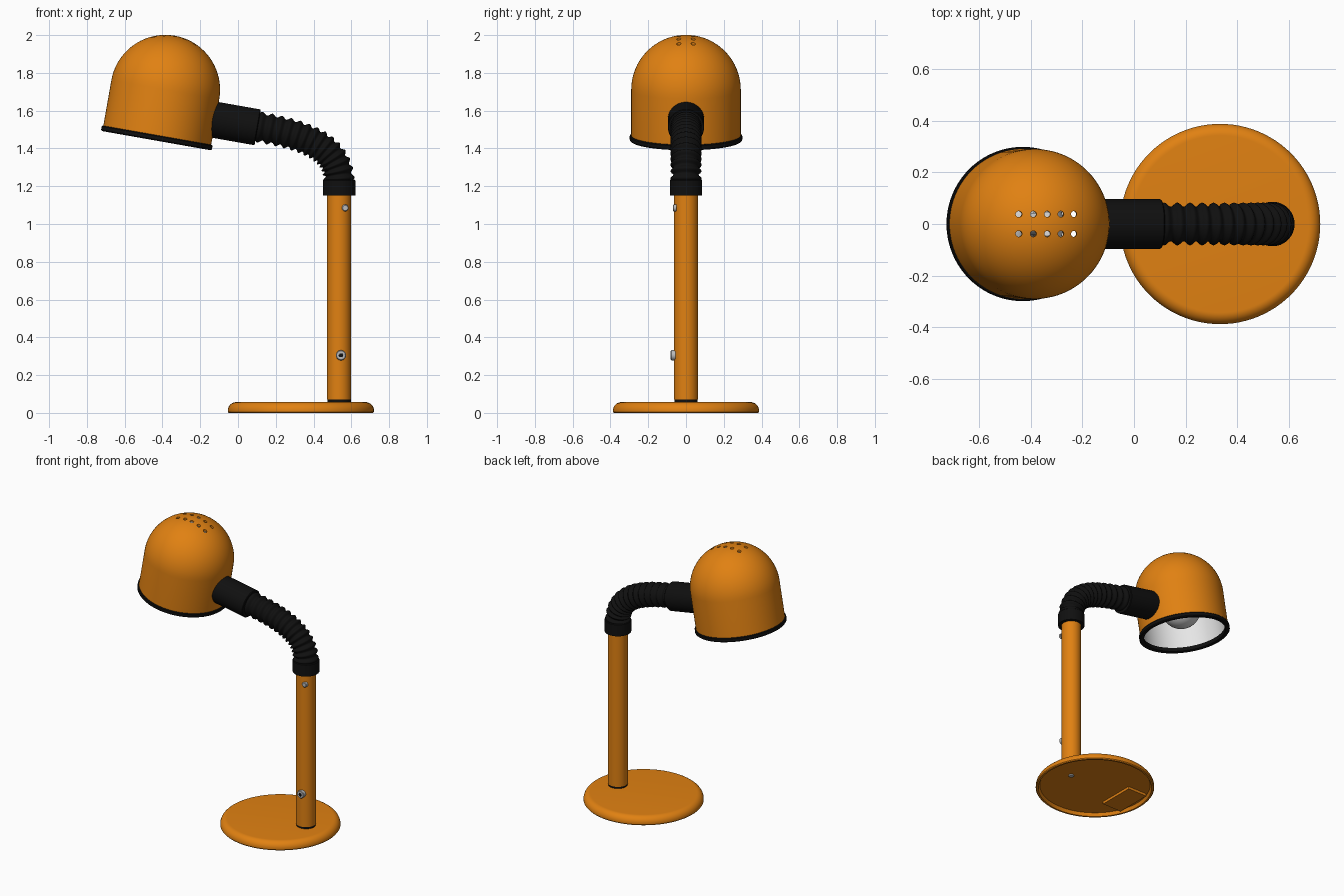
import bpy, bmesh
from math import pi, cos, sin, radians, hypot
from mathutils import Matrix, Vector, geometry

cube = bpy.data.objects.get("Cube")
if cube:
    bpy.data.objects.remove(cube)


def material(name, rgb, rough=0.5):
    m = bpy.data.materials.new(name)
    m.use_nodes = True
    m.diffuse_color = (*rgb, 1)
    node = m.node_tree.nodes["Principled BSDF"]
    node.inputs["Base Color"].default_value = (*rgb, 1)
    node.inputs["Roughness"].default_value = rough
    return m


ORANGE = material("orange enamel", (0.75, 0.22, 0.006))
BLACK = material("black rubber", (0.005, 0.005, 0.005))
WHITE = material("white enamel", (0.8, 0.8, 0.8))
GLASS = material("bulb white", (0.65, 0.65, 0.65))
STEEL = material("steel", (0.5, 0.5, 0.5))


def place(x, y, z, angle=0, axis='Y'):
    return Matrix.Translation((x, y, z)) @ Matrix.Rotation(radians(angle), 4, axis)


def smooth(ob, angle=35):
    bpy.ops.object.select_all(action='DESELECT')
    ob.select_set(True)
    bpy.context.view_layer.objects.active = ob
    bpy.ops.object.shade_smooth_by_angle(angle=radians(angle))


def finish(name, bm, mats, matrix):
    me = bpy.data.meshes.new(name)
    bm.to_mesh(me)
    bm.free()
    for m in mats:
        me.materials.append(m)
    ob = bpy.data.objects.new(name, me)
    bpy.context.collection.objects.link(ob)
    ob.matrix_world = matrix
    return ob


def lathe(name, profile, mats, matrix, steps=64):
    """Spin an (r, z) profile around the local z axis."""
    bm = bmesh.new()
    vs = [bm.verts.new((r, 0, z)) for r, z in profile]
    es = [bm.edges.new(p) for p in zip(vs, vs[1:])]
    bmesh.ops.spin(bm, geom=vs + es, cent=(0, 0, 0), axis=(0, 0, 1),
                   angle=2 * pi, steps=steps)
    bmesh.ops.remove_doubles(bm, verts=bm.verts, dist=1e-5)
    bmesh.ops.recalc_face_normals(bm, faces=bm.faces)
    ob = finish(name, bm, mats, matrix)
    smooth(ob)
    return ob


def rod(name, r, length, mat, matrix, steps=48, bevel=0.004):
    return lathe(name, [(0, 0), (r, 0), (r, length - bevel),
                        (r - bevel, length), (0, length)], [mat], matrix, steps)


def arc(r, cz, a0, a1, n, cr=0):
    """Points on a circle centred at (cr, cz); angles in degrees."""
    angles = [radians(a0 + (a1 - a0) * i / n) for i in range(n + 1)]
    return [(max(cr + r * cos(a), 0) if abs(cos(a)) > 1e-6 else cr, cz + r * sin(a))
            for a in angles]


# Base: rounded disc with a shallow hollow underneath
BASE_X, POLE_X = 0.333, 0.535
lathe("base", [(0, 0.022), (0.36, 0.022), (0.37, 0), (0.382, 0), (0.387, 0.006)]
      + arc(0.045, 0.012, 0, 90, 10, cr=0.342) + [(0, 0.057)],
      [ORANGE], place(BASE_X, 0, 0), 96)

# Block and fixing screw in the hollow
bm = bmesh.new()
bmesh.ops.create_cube(bm, size=1, matrix=place(0.08, 0, 0.014)
                      @ Matrix.Diagonal((0.15, 0.26, 0.02, 1)))
finish("underside_block", bm, [ORANGE], Matrix())
rod("underside_screw", 0.018, 0.012, STEEL, place(POLE_X, 0, 0.024, 180), 20)

# Upright
rod("pole_foot_ring", 0.062, 0.025, BLACK, place(POLE_X, 0, 0.05))
rod("pole", 0.064, 1.1, ORANGE, place(POLE_X, 0, 0.07))
rod("pole_collar", 0.086, 0.085, BLACK, place(POLE_X, 0, 1.15))

# Screws on the front of the upright
rod("upper_screw", 0.018, 0.02, STEEL, place(0.568, -0.05, 1.085, 90, 'X'), 20)
rod("lower_screw", 0.027, 0.026, STEEL, place(0.545, -0.055, 0.305, 90, 'X'), 24)
rod("lower_screw_socket", 0.012, 0.005, BLACK,
    place(0.545, -0.078, 0.305, 90, 'X'), 6, 0.001)

# Corrugated flexible neck
start, end = Vector((0.09, 0, 1.517)), Vector((POLE_X, 0, 1.22))
ridges, per = 14, 8
path = geometry.interpolate_bezier(start, start + Vector((0.246, 0, -0.043)),
                                   end + Vector((0, 0, 0.2)), end, ridges * per + 1)
curve = bpy.data.curves.new("flexible_neck", 'CURVE')
curve.dimensions = '3D'
curve.bevel_depth = 1
curve.bevel_resolution = 8
curve.use_fill_caps = True
spline = curve.splines.new('POLY')
spline.points.add(len(path) - 1)
for i, (pt, co) in enumerate(zip(spline.points, path)):
    pt.co = (*co, 1)
    pt.radius = 0.075 - 0.008 * cos(2 * pi * i / per)
curve.materials.append(BLACK)
neck = bpy.data.objects.new("flexible_neck", curve)
bpy.context.collection.objects.link(neck)
bpy.ops.object.select_all(action='DESELECT')
neck.select_set(True)
bpy.context.view_layer.objects.active = neck
bpy.ops.object.convert(target='MESH')
smooth(bpy.context.view_layer.objects.active, 70)

# Sleeve joining the neck to the shade
rod("neck_sleeve", 0.096, 0.25, BLACK, place(-0.142, 0, 1.555, 100))

# Shade: tilted dome, white inside
HEAD = place(-0.43, 0, 1.455, 10)
R, WALL, DOME = 0.29, 0.014, 0.26
shade = lathe("shade", arc(R - WALL, DOME, 90, 0, 20) + [(R - WALL, 0), (R, 0)]
              + arc(R, DOME, 0, 90, 20), [ORANGE, WHITE], HEAD, 80)
for f in shade.data.polygons:
    c = f.center
    if hypot(c.x, c.y, max(c.z - DOME, 0)) < R - WALL / 2:
        f.material_index = 1

# Two rows of vent holes through the crown
bm = bmesh.new()
for i in range(-2, 3):
    for side in (-1, 1):
        bmesh.ops.create_cone(bm, cap_ends=True, segments=14, radius1=0.012,
                              radius2=0.012, depth=0.2,
                              matrix=place(i * 0.054, side * 0.038, 0.52))
cutter = finish("vent_cutter", bm, [ORANGE], HEAD)
cutter.hide_render = True
mod = shade.modifiers.new("vents", 'BOOLEAN')
mod.object = cutter
mod.operation = 'DIFFERENCE'
mod.solver = 'EXACT'
bpy.context.view_layer.update()
bpy.context.view_layer.objects.active = shade
bpy.ops.object.modifier_apply(modifier=mod.name)
bpy.data.objects.remove(cutter)
smooth(shade)

# Rubber rim around the opening
lathe("shade_rim", [(0.268, 0.015), (0.268, -0.01), (0.274, -0.014), (0.292, -0.014),
                    (0.298, -0.008), (0.298, 0.01), (0.294, 0.015), (0.268, 0.015)],
      [BLACK], HEAD, 80)

# Bulb and holder
rod("bulb_holder", 0.05, 0.26, WHITE, HEAD @ place(0, 0, 0.28), 32)
lathe("bulb", arc(0.13, 0.17, -90, 60, 20) + [(0.052, 0.31), (0.045, 0.34), (0, 0.34)],
      [GLASS], HEAD, 40)
